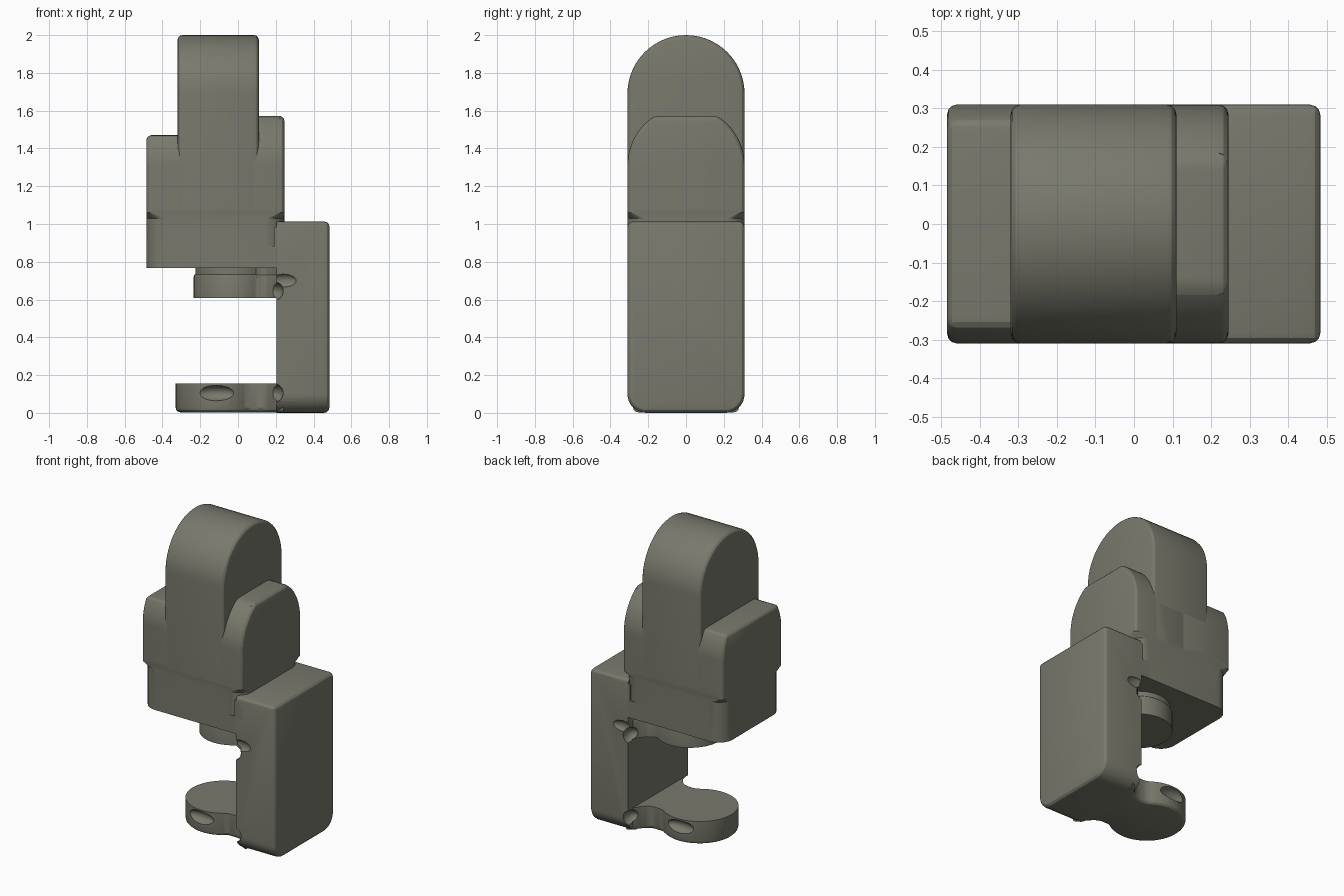
import bpy, bmesh
from math import sin, cos, asin, degrees, radians
from mathutils import Vector

if "Cube" in bpy.data.objects:
    bpy.data.objects.remove(bpy.data.objects["Cube"])


def finish(bm, name):
    bmesh.ops.recalc_face_normals(bm, faces=bm.faces)
    me = bpy.data.meshes.new(name)
    bm.to_mesh(me)
    bm.free()
    ob = bpy.data.objects.new(name, me)
    bpy.context.collection.objects.link(ob)
    return ob


def loft(name, rings, bevel=0, keep=lambda v: False):
    """Bridge rings of points; bevel hard edges except those where keep() holds at both ends."""
    bm = bmesh.new()
    rs = [[bm.verts.new(p) for p in r] for r in rings]
    n = len(rs[0])
    for a, b in zip(rs, rs[1:]):
        for i in range(n):
            bm.faces.new((a[i], a[(i + 1) % n], b[(i + 1) % n], b[i]))
    bm.faces.new(rs[0])
    bm.faces.new(rs[-1])
    bmesh.ops.recalc_face_normals(bm, faces=bm.faces)
    if bevel:
        es = [e for e in bm.edges if e.calc_face_angle(0) > radians(25)
              and not all(keep(v.co) for v in e.verts)]
        bmesh.ops.bevel(bm, geom=es, offset=bevel, segments=3, profile=0.5, affect='EDGES')
    return finish(bm, name)


def along_x(name, prof, x0, x1, bevel=0, keep=lambda v: False):
    return loft(name, [[(x, y, z) for y, z in prof] for x in (x0, x1)], bevel, keep)


def along_z(name, prof, z0, z1, bevel=0, keep=lambda v: False):
    return loft(name, [[(x, y, z) for x, y in prof] for z in (z0, z1)], bevel, keep)


def arc(cx, cy, r, a0, a1, n=8):
    return [(cx + r * cos(radians(a0 + (a1 - a0) * i / n)),
             cy + r * sin(radians(a0 + (a1 - a0) * i / n))) for i in range(n + 1)]


def rounded_rect(x0, x1, y0, y1, r, z):
    pts = (arc(x1 - r, y1 - r, r, 0, 90) + arc(x0 + r, y1 - r, r, 90, 180)
           + arc(x0 + r, y0 + r, r, 180, 270) + arc(x1 - r, y0 + r, r, 270, 360))
    return [(x, y, z) for x, y in pts]


def carve(ob, spots):
    """Scoop ellipsoids (centre, radii) out of both sides of a part."""
    for (cx, cy, cz), rad in spots:
        for s in (-1, 1):
            bm = bmesh.new()
            bmesh.ops.create_uvsphere(bm, u_segments=24, v_segments=14, radius=1)
            bmesh.ops.scale(bm, vec=Vector(rad), verts=bm.verts)
            bmesh.ops.translate(bm, vec=Vector((cx, s * cy, cz)), verts=bm.verts)
            cut = finish(bm, "scoop_cutter")
            cut.hide_render = True
            m = ob.modifiers.new("scoop", 'BOOLEAN')
            m.operation, m.object, m.solver = 'DIFFERENCE', cut, 'EXACT'
            bpy.context.view_layer.update()
            dg = bpy.context.evaluated_depsgraph_get()
            me = bpy.data.meshes.new_from_object(ob.evaluated_get(dg))
            ob.modifiers.clear()
            ob.data = me
            bpy.data.objects.remove(cut)


W = 0.31  # half depth shared by all big parts

# lower body with widely rounded corners, flaring out to square corners
loft("lower_body", [rounded_rect(-0.485, 0.245, -W, W, r, z)
                    for z, r in ((0.767, 0.1), (1.03, 0.1), (1.06, 0.03), (1.09, 0.03))])


# round-topped tongue and two shoulders: a full-width arc cut flat at the top
def hump(centre, top):
    a = degrees(asin(min(1, (top - centre) / W)))
    right = arc(0, centre, W, 0, a, 14)
    left = [(-y, z) for y, z in reversed(right)]
    return [(-W, 1.06), (W, 1.06)] + right + left[(1 if a > 89 else 0):]


low = lambda v: v.z < 1.07
along_x("tongue", hump(1.69, 2.0), -0.32, 0.11, 0.025, low)
along_x("left_shoulder", hump(1.31, 1.47), -0.485, -0.1, 0.025, low)
along_x("right_shoulder", hump(1.31, 1.573), -0.15, 0.245, 0.025, low)

# upright clamp bracket
prof = ([(W, 1.013), (-W, 1.013)] + arc(-W + 0.1, 0.1, 0.1, 180, 270)
        + arc(W - 0.1, 0.1, 0.1, 270, 360))
bracket = along_x("clamp_bracket", prof, 0.203, 0.484, 0.028, lambda v: v.x < 0.21)
along_x("bracket_bridge", [(-W, 0.767), (W, 0.767), (W, 0.88), (-W, 0.88)], 0.1, 0.27)
along_x("bracket_lip", [(-W, 0.87), (W, 0.87), (W, 0.985), (-W, 0.985)], 0.19, 0.25)


# clamp jaws: disc with a waisted neck flaring into the bracket
def jaw_outline(cx, r):
    half = arc(cx, 0, r, 180, 50, 18)
    half += [(0.12, 0.175), (0.15, 0.19), (0.18, 0.222), (0.203, 0.265), (0.24, 0.28)]
    return half + [(x, -y) for x, y in half[:0:-1]]


jaw = along_z("lower_jaw", jaw_outline(-0.1, 0.23), 0.003, 0.155, 0.025,
              lambda v: v.z > 0.1 or v.x > 0.23)
pad = along_z("upper_pad", jaw_outline(-0.03, 0.205), 0.607, 0.735, 0.015,
              lambda v: v.z < 0.7 or v.x > 0.23)
along_z("pad_neck", jaw_outline(-0.03, 0.195), 0.73, 0.77)

# finger scoops on the disc and small notches where the jaws meet the bracket
low_notch = ((0.195, 0.3, 0.105), (0.045, 0.07, 0.048))
high_notch = ((0.195, 0.3, 0.645), (0.045, 0.07, 0.048))
side_slot = ((0.24, 0.315, 0.7), (0.07, 0.025, 0.035))
carve(bracket, [low_notch, high_notch, side_slot])
carve(jaw, [((-0.12, 0.24, 0.105), (0.11, 0.05, 0.042)), low_notch])
carve(pad, [high_notch])

# olive grey finish; smooth the rounded surfaces, keep edges crisp
olive = bpy.data.materials.new("olive_grey")
olive.diffuse_color = (0.19, 0.19, 0.15, 1)
olive.use_nodes = True
olive.node_tree.nodes["Principled BSDF"].inputs["Base Color"].default_value = olive.diffuse_color
bpy.ops.object.select_all(action='DESELECT')
for ob in bpy.context.scene.objects:
    ob.data.materials.clear()
    ob.data.materials.append(olive)
    for p in ob.data.polygons:
        p.material_index = 0
    ob.select_set(True)
    bpy.context.view_layer.objects.active = ob
bpy.ops.object.shade_smooth_by_angle(angle=radians(18))
